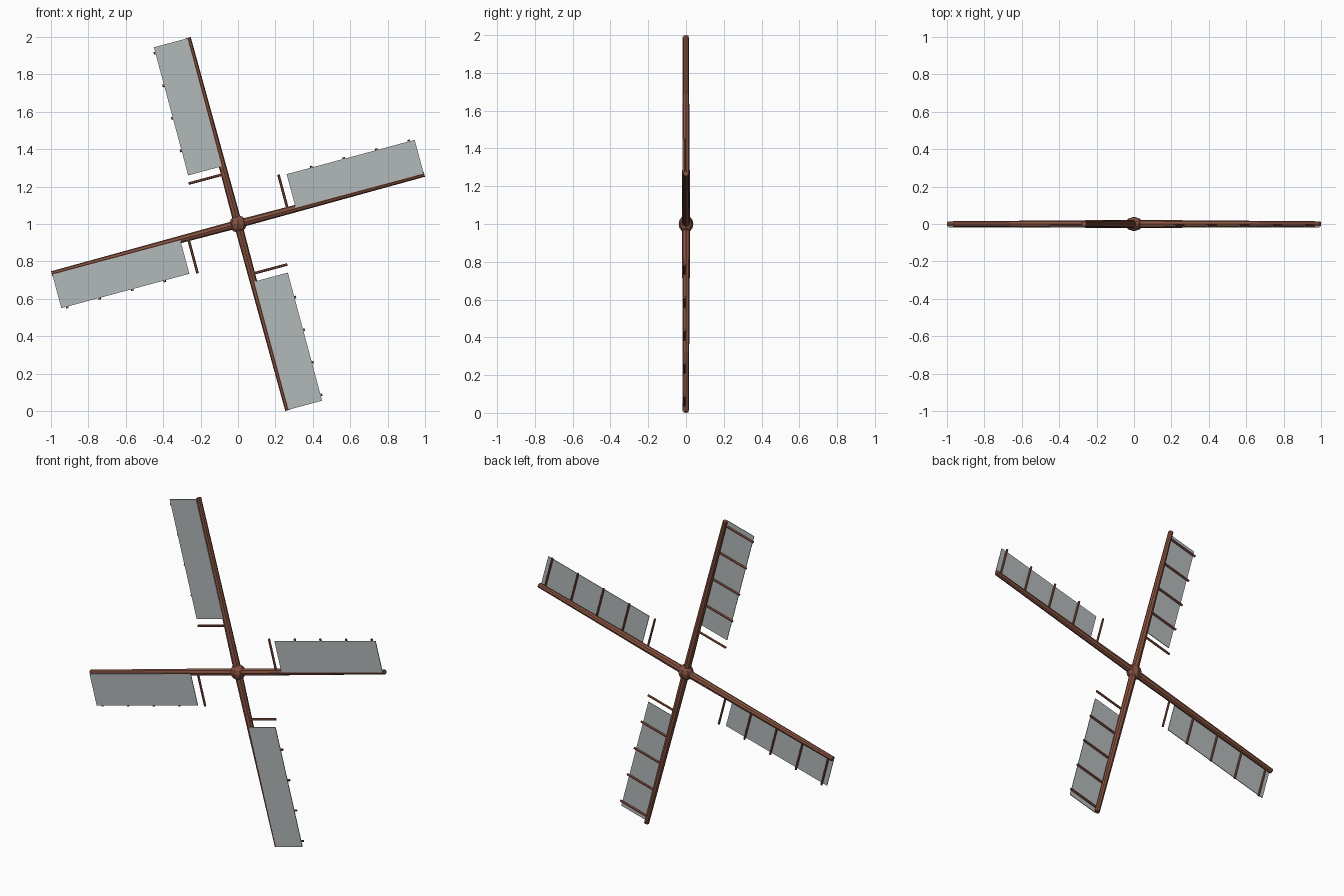
import bpy, bmesh, math
from mathutils import Vector, Matrix

if "Cube" in bpy.data.objects:
    bpy.data.objects.remove(bpy.data.objects["Cube"])


def material(name, rgb):
    m = bpy.data.materials.new(name)
    m.diffuse_color = (*rgb, 1)
    m.use_nodes = True
    m.node_tree.nodes["Principled BSDF"].inputs["Base Color"].default_value = m.diffuse_color
    return m


WOOD = material("red_brown_wood", (0.235, 0.082, 0.050))
CLOTH = material("grey_cloth", (0.45, 0.485, 0.49))
CENTRE = Vector((0, 0, 1))


def finish(bm, name, mat, smooth=False):
    bmesh.ops.recalc_face_normals(bm, faces=bm.faces)
    me = bpy.data.meshes.new(name)
    bm.to_mesh(me)
    bm.free()
    me.materials.append(mat)
    for p in me.polygons:
        p.use_smooth = smooth
    ob = bpy.data.objects.new(name, me)
    bpy.context.collection.objects.link(ob)
    return ob


def rod(name, a, b, r1, r2, sides):
    bm = bmesh.new()
    d = b - a
    rot = d.to_track_quat('Z', 'Y').to_matrix().to_4x4()
    bmesh.ops.create_cone(bm, cap_ends=True, segments=sides, radius1=r1, radius2=r2,
                          depth=d.length, matrix=Matrix.Translation((a + b) / 2) @ rot)
    return finish(bm, name, WOOD)


# Faceted hub, slightly flattened front to back
bm = bmesh.new()
bmesh.ops.create_uvsphere(bm, u_segments=8, v_segments=6, radius=0.046,
                          matrix=Matrix.Translation(CENTRE) @ Matrix.Diagonal((1, 0.85, 1, 1)))
finish(bm, "hub", WOOD)

for i in range(4):
    ang = math.radians(15 + 90 * i)
    u = Vector((math.cos(ang), 0, math.sin(ang)))
    v = Vector((-math.sin(ang), 0, math.cos(ang)))

    def at(along, across, y):
        return CENTRE + u * along + v * across + Vector((0, y, 0))

    # Tapered spar
    rod(f"arm_{i + 1}", at(0, 0, 0), at(1.031, 0, 0), 0.022, 0.0145, 8)

    # Cross bars behind the sail, the innermost one left bare
    for k in range(5):
        s = 0.277 + 0.18 * k
        rod(f"cross_bar_{i + 1}_{k + 1}", at(s, 0, -0.009), at(s, 0.199, -0.009),
            0.007, 0.007, 6)

    # Thin cloth panel on the front
    bm = bmesh.new()
    corners = [(0.32, 0.004), (1.029, 0.004), (1.029, 0.19), (0.32, 0.19)]
    face = bm.faces.new([bm.verts.new(at(a, c, -0.0195)) for a, c in corners])
    ext = bmesh.ops.extrude_face_region(bm, geom=[face], use_keep_orig=True)
    moved = [e for e in ext["geom"] if isinstance(e, bmesh.types.BMVert)]
    bmesh.ops.translate(bm, verts=moved, vec=(0, 0.004, 0))
    finish(bm, f"sail_{i + 1}", CLOTH)
